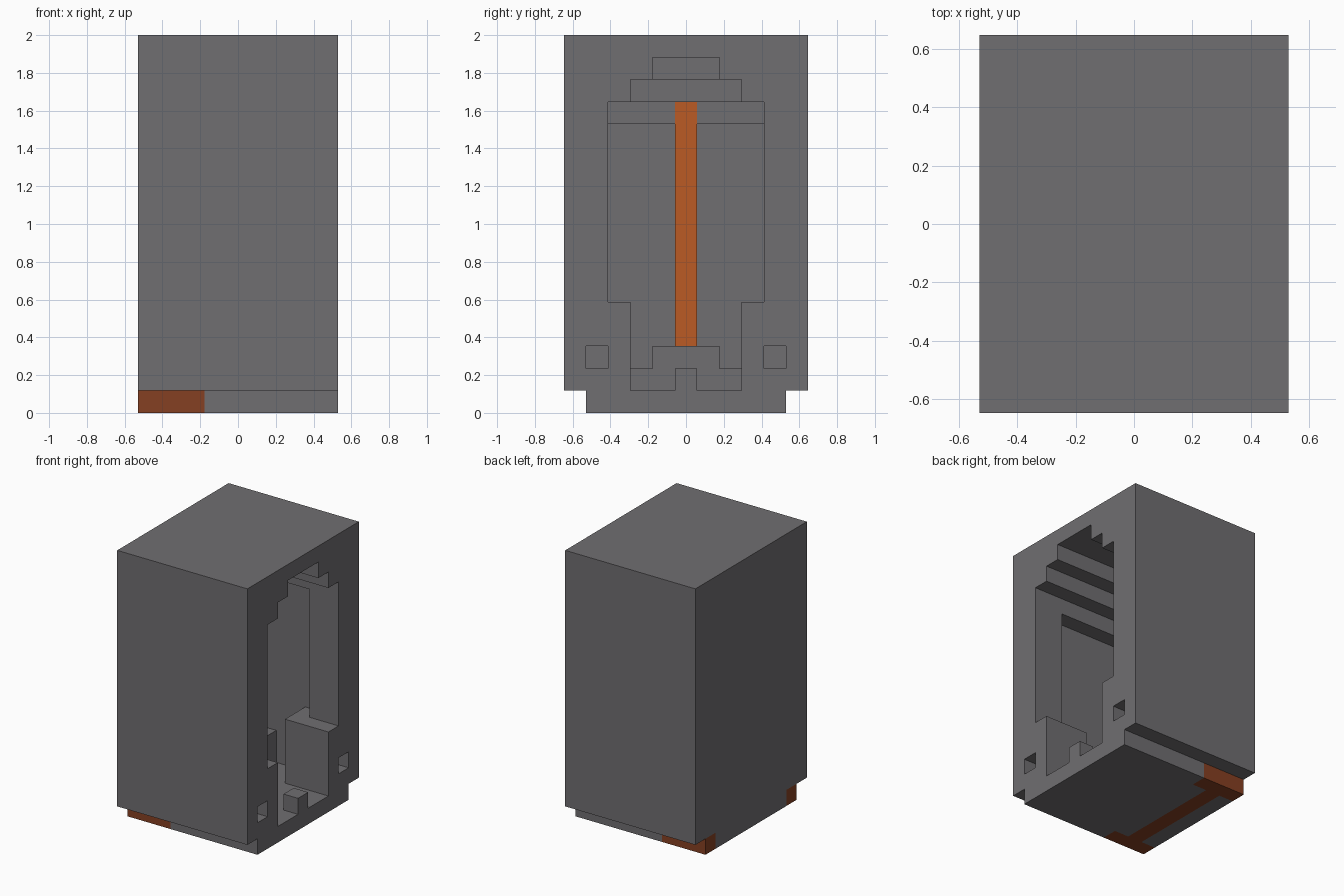
import bpy
import bmesh
from mathutils import Vector

U = 2 / 17          # one building block
MID = 5.5           # centre of the depth, in blocks

cube = bpy.data.objects.get("Cube")
if cube:
    bpy.data.objects.remove(cube, do_unlink=True)


def material(name, rgb):
    m = bpy.data.materials.new(name)
    m.use_nodes = True
    m.diffuse_color = (*rgb, 1)
    m.node_tree.nodes["Principled BSDF"].inputs["Base Color"].default_value = (*rgb, 1)
    return m


grey = material("stone grey", (0.162, 0.157, 0.165))
orange = material("bright orange", (0.50, 0.105, 0.018))
rust = material("rust brown", (0.235, 0.051, 0.016))


def mid(x0, x1, half, z0, z1):
    """Box centred on the depth axis."""
    return ((x0, x1), (MID - half, MID + half), (z0, z1))


def pair(x0, x1, near, far, z0, z1):
    """Two boxes mirrored across the depth centre."""
    return [((x0, x1), (MID + near, MID + far), (z0, z1)),
            ((x0, x1), (MID - far, MID - near), (z0, z1))]


def inside(p, boxes):
    return any(all(lo < c < hi for c, (lo, hi) in zip(p, b)) for b in boxes)


def build(name, mat, add, cut=()):
    """Outer skin of the added boxes minus the cut boxes."""
    every = list(add) + list(cut)
    cuts = [sorted({v for b in every for v in b[a]}) for a in range(3)]

    def solid(i):
        if any(i[a] < 0 or i[a] >= len(cuts[a]) - 1 for a in range(3)):
            return False
        p = [(cuts[a][i[a]] + cuts[a][i[a] + 1]) / 2 for a in range(3)]
        return inside(p, add) and not inside(p, cut)

    bm = bmesh.new()
    nx, ny, nz = (len(c) - 1 for c in cuts)
    for cell in ((i, j, k) for i in range(nx) for j in range(ny) for k in range(nz)):
        if not solid(cell):
            continue
        for axis in range(3):
            for side in (0, 1):
                beside = list(cell)
                beside[axis] += 2 * side - 1
                if solid(beside):
                    continue
                b, c = (axis + 1) % 3, (axis + 2) % 3
                ring = [(0, 0), (1, 0), (1, 1), (0, 1)]
                verts = []
                for s, t in (ring if side else ring[::-1]):
                    at = list(cell)
                    at[axis] += side
                    at[b] += s
                    at[c] += t
                    p = Vector([cuts[a][at[a]] for a in range(3)])
                    verts.append(bm.verts.new((p - Vector((4.5, MID, 0))) * U))
                bm.faces.new(verts)
    bmesh.ops.remove_doubles(bm, verts=bm.verts, dist=U / 100)
    mesh = bpy.data.meshes.new(name)
    bm.to_mesh(mesh)
    bm.free()
    mesh.materials.append(mat)
    obj = bpy.data.objects.new(name, mesh)
    bpy.context.collection.objects.link(obj)
    return obj


# Hollow body: wide chamber, doorway, stepped vault and two small holes
chamber = [mid(1, 6, 4.5, 1, 13), mid(6, 7, 4.5, 5, 13)]
doorway = [mid(6, 9, 2.5, 1, 5), mid(7, 9, 3.5, 5, 13)]
vault = [mid(2 + n, 9, 3.5 - n, 13 + n, 14 + n) for n in range(3)]
holes = pair(6, 9, 3.5, 4.5, 2, 3)
column_space = mid(1, 2, 0.5, 3, 14)
build("body_shell", grey, [mid(0, 9, 5.5, 1, 17)],
      chamber + doorway + vault + holes + [column_space])

# Post in the middle of the doorway
build("doorway_post", grey, [mid(8, 9, 0.5, 1, 2)])

# Raised floor at the back of the chamber
build("raised_floor", grey,
      [mid(1, 4, 1.5, 1, 3), mid(1, 4, 2.5, 1, 2)] + pair(1, 4, 3.5, 4.5, 1, 3))

# Column on the back wall
build("back_column", orange, [column_space])

# Base slab with an inlaid H-shaped frame
frame = pair(0, 3, 3.5, 4.5, 0, 1) + [mid(1, 2, 3.5, 0, 1)]
build("base_slab", grey, [mid(0, 9, 4.5, 0, 1)], frame)
build("base_frame", rust, frame)
